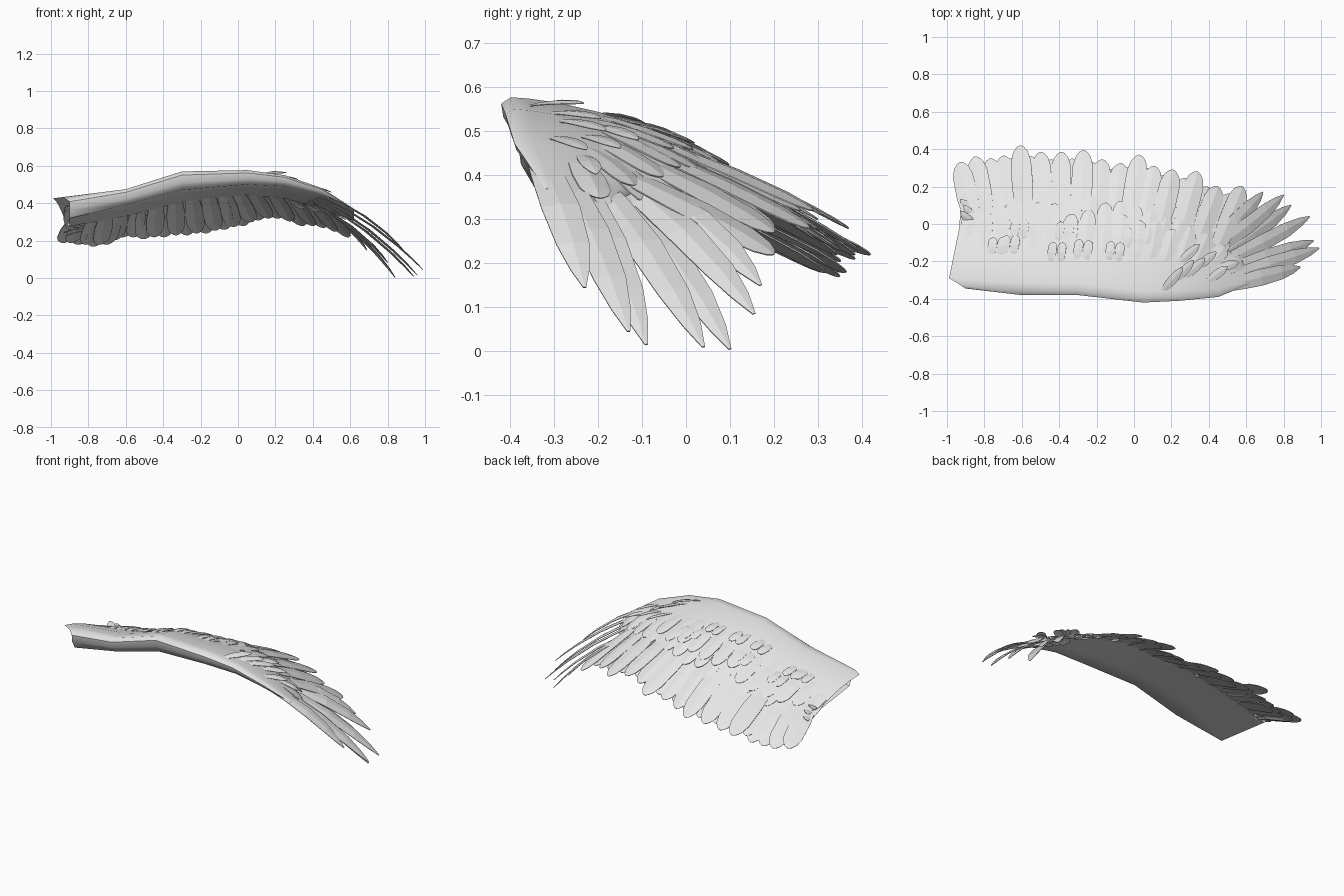
import bpy, bmesh, random
from math import radians
from mathutils import Vector

random.seed(4)
cube = bpy.data.objects.get("Cube")
if cube:
    bpy.data.objects.remove(cube, do_unlink=True)

grey = bpy.data.materials.new("pale_grey")
grey.use_nodes = True
grey.diffuse_color = (0.8, 0.8, 0.8, 1)
grey.node_tree.nodes["Principled BSDF"].inputs["Base Color"].default_value = (0.8, 0.8, 0.8, 1)

# Span stations: x, leading y, top z, nose bottom z, trailing y, trailing z
STATIONS = [
    (-0.90, -0.345, 0.43, 0.32, 0.05, 0.29),
    (-0.60, -0.38, 0.475, 0.39, 0.08, 0.345),
    (-0.30, -0.38, 0.57, 0.47, 0.06, 0.42),
    (0.05, -0.42, 0.577, 0.50, 0.02, 0.46),
    (0.25, -0.41, 0.55, 0.49, -0.03, 0.44),
    (0.45, -0.39, 0.48, 0.44, -0.10, 0.385),
    (0.62, -0.32, 0.37, 0.36, -0.23, 0.32),
]
ROUND = [(0, .5), (.2, .8), (.5, 1), (.8, .95), (.92, .7), (.98, .35), (1, .08)]
POINTED = [(0, .5), (.25, .85), (.5, 1), (.75, .85), (.9, .5), (1, .08)]


def station(x):
    """Interpolated wing section values at x."""
    x = min(max(x, STATIONS[0][0]), STATIONS[-1][0])
    for a, b in zip(STATIONS, STATIONS[1:]):
        if x <= b[0]:
            f = (x - a[0]) / (b[0] - a[0])
            return [p + (q - p) * f for p, q in zip(a, b)][1:]


def surface(x, t, lift=0.0):
    """Point on the upper skin; t runs from leading to trailing edge."""
    y0, z0, _, y1, z1 = station(x)
    return Vector((x, y0 + (y1 - y0) * t, z0 - (z0 - z1) * t ** 1.8 + lift))


def across(x, t):
    """Spanwise direction of the upper skin."""
    return (surface(x + 0.05, t) - surface(x - 0.05, t)).normalized()


def finish(bm, name, thickness=0):
    mesh = bpy.data.meshes.new(name)
    bm.to_mesh(mesh)
    bm.free()
    mesh.materials.append(grey)
    obj = bpy.data.objects.new(name, mesh)
    bpy.context.collection.objects.link(obj)
    if thickness:
        mod = obj.modifiers.new("thickness", 'SOLIDIFY')
        mod.thickness = thickness
    return obj


def feather(bm, base, tip, width, side, shape=ROUND, arch=0.0):
    """Thin blade with a shallow ridge along its shaft."""
    base, tip = Vector(base), Vector(tip)
    along = (tip - base).normalized()
    side = (side - along * side.dot(along)).normalized()
    up = side.cross(along)
    rows = []
    for s, w in shape:
        p = base.lerp(tip, s) + up * arch * 4 * s * (1 - s)
        half = side * width * w / 2
        rows.append([bm.verts.new(v) for v in
                     (p - half, p + up * width * w * 0.06, p + half)])
    for a, b in zip(rows, rows[1:]):
        for i in (0, 1):
            bm.faces.new((a[i], a[i + 1], b[i + 1], b[i]))


# Wing body: lofted skin with a blunt leading edge
bm = bmesh.new()
rings = []
for i, (x, y0, z0, zb, y1, z1) in enumerate(STATIONS):
    pts = [surface(x, t) for t in (1, .85, .7, .5, .3, .14, .05)]
    if i == 0:
        for p, t in zip(pts, (1, .85, .7, .5, .3, .14, .05)):
            p.x = -1 + 0.08 * t if t > 0.1 else -0.93
    h = z0 - zb
    pts += [Vector((x, y0, z0 - h * 0.2)), Vector((x, y0 + 0.005, z0 - h * 0.6)),
            Vector((x, y0 + 0.03, zb))]
    for f in (.3, .65, 1):
        pts.append(Vector((x, y0 + .03 + (y1 - y0 - .03) * f, zb + (z1 - 0.015 - zb) * f)))
    rings.append([bm.verts.new(p) for p in pts])
for a, b in zip(rings, rings[1:]):
    for j in range(len(a)):
        k = (j + 1) % len(a)
        bm.faces.new((a[j], a[k], b[k], b[j]))
bm.faces.new(rings[-1])
bmesh.ops.recalc_face_normals(bm, faces=bm.faces)
body = finish(bm, "wing_body")
bpy.ops.object.select_all(action='DESELECT')
body.select_set(True)
bpy.context.view_layer.objects.active = body
bpy.ops.object.shade_smooth_by_angle(angle=radians(50))

# Secondary feathers along the trailing edge: tip x, y, z
SECONDARY = [
    (-.93, .33, .19), (-.85, .36, .18), (-.77, .35, .17), (-.70, .365, .18),
    (-.61, .42, .22), (-.50, .385, .21), (-.39, .385, .22), (-.27, .395, .23),
    (-.17, .345, .24), (-.07, .325, .26), (.03, .37, .28), (.11, .31, .31),
    (.21, .29, .32), (.34, .28, .28), (.45, .20, .27), (.58, .20, .22),
]
bm = bmesh.new()
for i, tip in enumerate(SECONDARY):
    bx = 0.85 * tip[0] - 0.06
    base = surface(bx, 0.78, -0.012 - 0.004 * (i % 2))
    feather(bm, base, tip, 0.115, across(bx, 1), ROUND, 0.008)
    # shorter blade filling the gap beneath
    if i:
        mid = Vector(tip).lerp(Vector(SECONDARY[i - 1]), 0.5) + Vector((0, -.04, .005))
        b2 = surface(bx - 0.045, 0.8, -0.02)
        feather(bm, b2, mid, 0.1, across(bx, 1), ROUND, 0.005)
finish(bm, "secondary_feathers", 0.003)

# Primary feathers fanning out at the tip: tip x, y, z
PRIMARY = [
    (.89, -.23, .145), (.99, -.13, .045), (.96, -.09, .015), (.94, .04, .01),
    (.84, .10, .005), (.80, .155, .085), (.69, .17, .15),
]
bm = bmesh.new()
for i, tip in enumerate(PRIMARY):
    base = Vector((0.43 - 0.01 * i, -0.345 + 0.034 * i, 0.455 - 0.01 * i))
    side = Vector((0.35, -1, -0.15)) if i < 4 else Vector((0.7, -1, -0.4))
    feather(bm, base, tip, 0.09, side, POINTED, 0.035)
finish(bm, "primary_feathers", 0.003)

# Covert feathers overlapping the trailing edge of the skin
bm = bmesh.new()
for row, (t0, t1, count) in enumerate(((0.62, 1.2, 19), (0.5, 1.04, 17))):
    for i in range(count):
        x = -0.88 + 1.46 * i / (count - 1)
        bx = x - 0.02 - 0.16 * max(0, x)
        tip = surface(x, t1 + random.uniform(-0.07, 0.07), 0.008 + 0.006 * row)
        base = surface(bx, t0, -0.004)
        feather(bm, base, tip, 0.085, across(bx, 0.9), ROUND, 0.006)
finish(bm, "covert_feathers", 0.003)

# Small loose feathers on the upper skin: x, chord position
bm = bmesh.new()
for x, t in ((-.73, .6), (-.66, .62), (-.61, .8), (-.41, .55), (-.27, .6), (-.37, .8),
             (-.10, .62), (.0, .8), (.05, .85)):
    for dx in (-0.02, 0.03):
        tip = surface(x + dx, t + 0.08, 0.014)
        feather(bm, surface(x + dx - 0.015, t - 0.16, -0.003), tip, 0.05, across(x, t), ROUND, 0.006)
for x, t in ((.18, .25), (.24, .38), (.30, .45), (.27, .65), (.36, .6), (.42, .4), (.48, .65)):
    tip = surface(x + 0.08, t + 0.22, 0.045)
    feather(bm, surface(x - 0.03, t - 0.12, -0.004), tip, 0.05, Vector((0.8, -0.6, -0.2)), POINTED, 0.006)
finish(bm, "loose_feathers", 0.002)

# Short ruffled feathers at the root
bm = bmesh.new()
for i in range(6):
    base = (-0.84, -0.02 + 0.03 * i, 0.31 - 0.012 * i)
    tip = (-0.93 + 0.02 * (i % 2), 0.07 + 0.032 * i, 0.33 - 0.022 * i)
    feather(bm, base, tip, 0.045, Vector((1, 0.6, 0.2)), POINTED, 0.005)
finish(bm, "root_feathers", 0.002)
